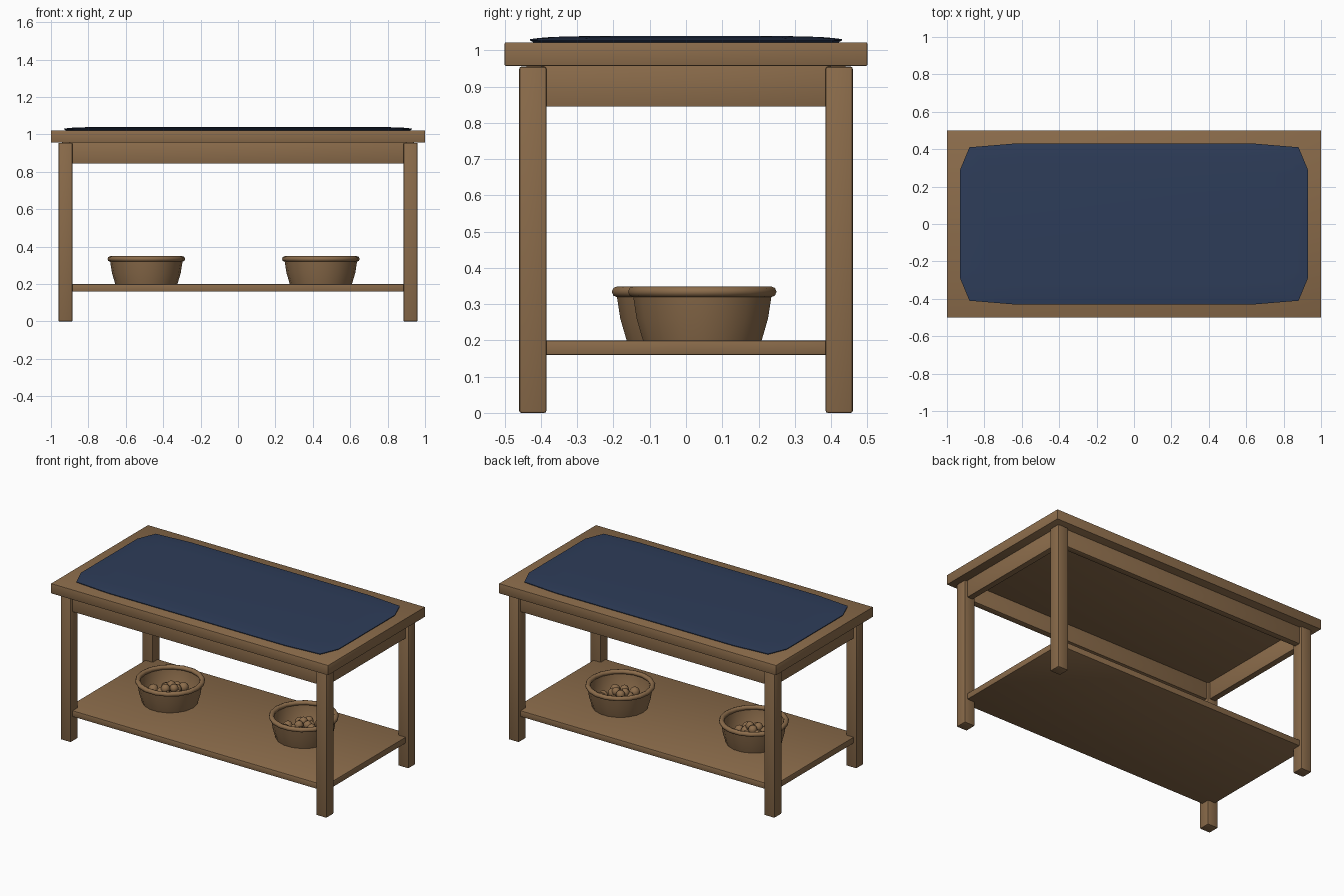
import bpy, bmesh, math, random
from mathutils import Matrix, Vector

if "Cube" in bpy.data.objects:
    bpy.data.objects.remove(bpy.data.objects["Cube"])

random.seed(4)


def material(name, rgb):
    m = bpy.data.materials.new(name)
    m.diffuse_color = (*rgb, 1)
    m.use_nodes = True
    m.node_tree.nodes["Principled BSDF"].inputs["Base Color"].default_value = m.diffuse_color
    return m


WOOD = material("brown wood", (0.26, 0.15, 0.07))
NAVY = material("navy cloth", (0.027, 0.046, 0.1))


def finish(name, bm, mat, angle=40):
    bmesh.ops.recalc_face_normals(bm, faces=bm.faces)
    me = bpy.data.meshes.new(name)
    bm.to_mesh(me)
    bm.free()
    me.materials.append(mat)
    ob = bpy.data.objects.new(name, me)
    bpy.context.collection.objects.link(ob)
    bpy.ops.object.select_all(action='DESELECT')
    ob.select_set(True)
    bpy.context.view_layer.objects.active = ob
    bpy.ops.object.shade_smooth_by_angle(angle=math.radians(angle))
    return ob


def box(name, x, y, z, bevel=0.004):
    bm = bmesh.new()
    bmesh.ops.create_cube(bm, size=1)
    for v in bm.verts:
        v.co = [(a + b) / 2 + c * (b - a) for (a, b), c in zip((x, y, z), v.co)]
    bmesh.ops.bevel(bm, geom=bm.edges[:], offset=bevel, segments=2,
                    profile=0.5, affect='EDGES')
    return finish(name, bm, WOOD)


def loft(bm, rings):
    """Join closed rings of points with quads; returns the vertex rings."""
    vr = [[bm.verts.new(p) for p in r] for r in rings]
    for a, b in zip(vr, vr[1:]):
        n = len(a)
        for i in range(n):
            bm.faces.new((a[i], a[(i + 1) % n], b[(i + 1) % n], b[i]))
    return vr


# Table top and lower shelf
box("table_top", (-1, 1), (-0.5, 0.5), (0.957, 1.022), 0.003)
box("lower_shelf", (-0.94, 0.94), (-0.44, 0.44), (0.16, 0.2), 0.004)

# Legs and aprons
for sx, xn in ((-1, "left"), (1, "right")):
    xs = sorted((sx * 0.885, sx * 0.96))
    for sy, yn in ((-1, "front"), (1, "back")):
        box(f"{yn}_{xn}_leg", xs, sorted((sy * 0.385, sy * 0.46)), (0, 0.955), 0.006)
    box(f"{xn}_apron", sorted((sx * 0.9, sx * 0.94)), (-0.4, 0.4), (0.845, 0.958), 0.002)
for sy, yn in ((-1, "front"), (1, "back")):
    box(f"{yn}_apron", (-0.9, 0.9), sorted((sy * 0.4, sy * 0.44)), (0.845, 0.958), 0.002)

# Thin padded cloth with clipped corners
quarter = [(0.93, 0.0), (0.93, 0.29), (0.88, 0.41), (0.64, 0.43), (0.0, 0.43)]
outline = (quarter + [(-x, y) for x, y in quarter[-2::-1]]
           + [(-x, -y) for x, y in quarter[1:]]
           + [(x, -y) for x, y in quarter[-2:0:-1]])
bm = bmesh.new()
steps = [(0.01, 1.0215), (0.0, 1.027), (0.0, 1.031), (0.025, 1.034),
         (0.06, 1.037), (0.14, 1.039)]
rings = loft(bm, [[(x * (1 - d / 0.93), y * (1 - d / 0.43), z) for x, y in outline]
                  for d, z in steps])
bm.faces.new(rings[0])
bm.faces.new(rings[-1])
finish("cloth_pad", bm, NAVY, 50)

# Bowls filled with small round balls
SIDES = 18


def circle(r, z, cx, cy):
    return [(cx + r * math.cos(2 * math.pi * i / SIDES),
             cy + r * math.sin(2 * math.pi * i / SIDES), z) for i in range(SIDES)]


for name, cx, cy in (("left", -0.49, 0.0), ("right", 0.443, 0.045)):
    # Tapered body with inner wall
    bm = bmesh.new()
    profile = [(0.166, 0.199), (0.184, 0.26), (0.195, 0.33),
               (0.182, 0.33), (0.172, 0.26), (0.15, 0.215)]
    rings = loft(bm, [circle(r, z, cx, cy) for r, z in profile])
    bm.faces.new(rings[0])
    bm.faces.new(rings[-1])
    finish(f"{name}_bowl", bm, WOOD)

    # Rolled rim
    bm = bmesh.new()
    rim = [(0.192 + 0.016 * math.cos(a), 0.334 + 0.015 * math.sin(a))
           for a in (2 * math.pi * k / 8 for k in range(8))]
    loft(bm, [circle(r, z, cx, cy) for r, z in rim + rim[:1]])
    bmesh.ops.remove_doubles(bm, verts=bm.verts, dist=0.0001)
    finish(f"{name}_bowl_rim", bm, WOOD, 60)

    # Balls: a bottom layer and a few on top
    bm = bmesh.new()
    for count, radius, z in ((10, 0.112, 0.25), (5, 0.055, 0.262), (3, 0.03, 0.288)):
        for i in range(count):
            a = 2 * math.pi * i / count + random.uniform(-0.15, 0.15)
            pos = Vector((cx + radius * math.cos(a), cy + radius * math.sin(a),
                          z + random.uniform(-0.008, 0.008)))
            bmesh.ops.create_uvsphere(bm, u_segments=12, v_segments=8,
                                      radius=random.uniform(0.026, 0.032),
                                      matrix=Matrix.Translation(pos))
    finish(f"{name}_bowl_balls", bm, WOOD, 60)
